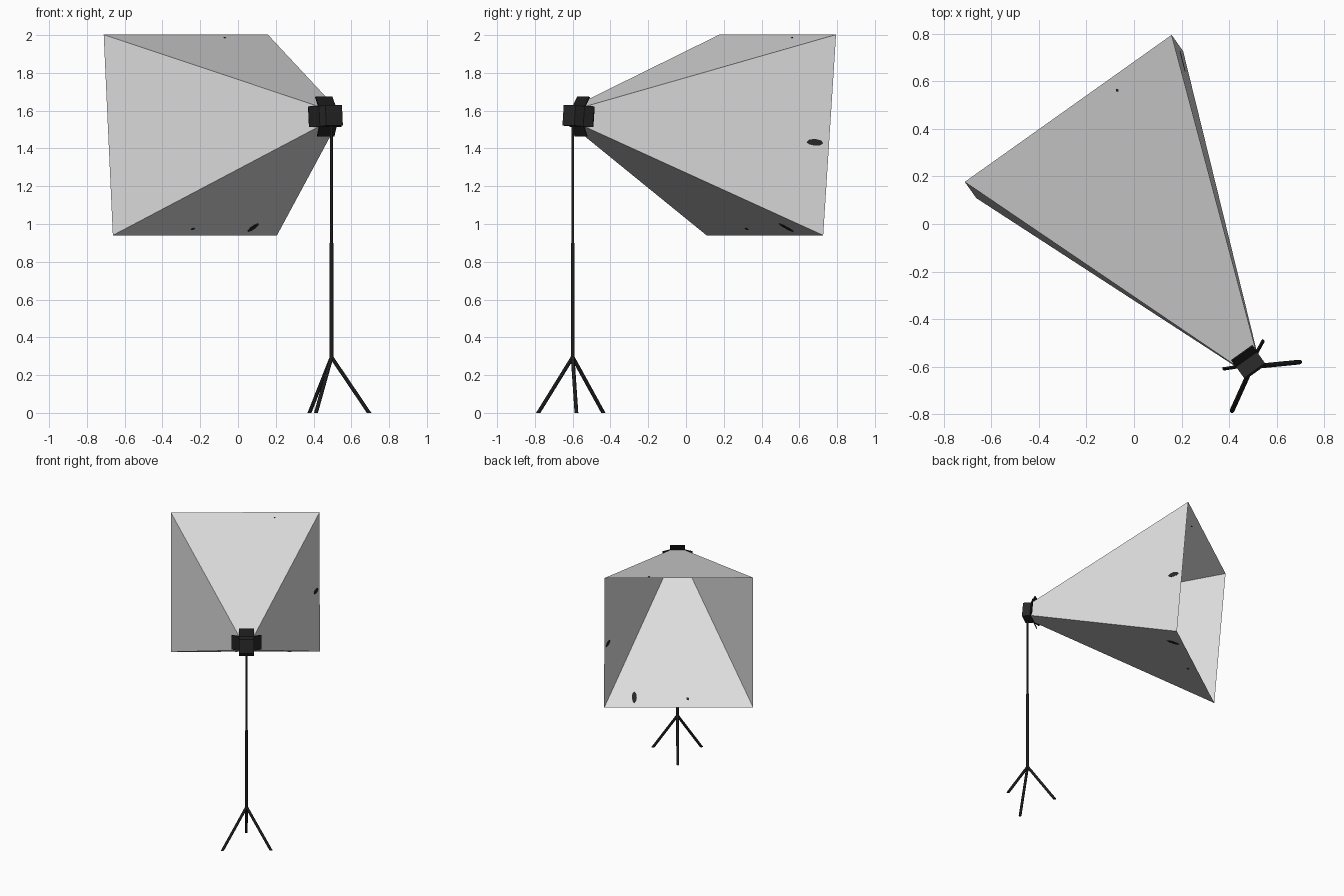
import bpy, bmesh, math
from mathutils import Matrix, Vector

if "Cube" in bpy.data.objects:
    bpy.data.objects.remove(bpy.data.objects["Cube"])

def mat(name, c):
    m = bpy.data.materials.new(name)
    m.diffuse_color = (c, c, c, 1)
    m.use_nodes = True
    m.node_tree.nodes["Principled BSDF"].inputs["Base Color"].default_value = m.diffuse_color
    return m

BLACK = mat("stand black", 0.012)
DARK = mat("housing charcoal", 0.022)
BEAM = mat("beam pale grey", 0.75)

STAND = Vector((0.495, -0.6, 0))
# Lamp frame: local +y points along the beam, turned and tipped down a little
HEAD = (Matrix.Translation(STAND + Vector((0, 0, 1.573)))
        @ Matrix.Rotation(math.radians(35.4), 4, 'Z')
        @ Matrix.Rotation(math.radians(-4.5), 4, 'X'))

def finish(name, bm, material, matrix=Matrix.Identity(4)):
    bmesh.ops.recalc_face_normals(bm, faces=bm.faces)
    me = bpy.data.meshes.new(name)
    bm.to_mesh(me)
    bm.free()
    me.materials.append(material)
    me.transform(matrix)
    ob = bpy.data.objects.new(name, me)
    bpy.context.collection.objects.link(ob)
    return ob

def rod(name, a, b, r, cut_floor=False):
    bm = bmesh.new()
    d = b - a
    m = Matrix.Translation((a + b) / 2) @ d.to_track_quat('Z', 'Y').to_matrix().to_4x4()
    bmesh.ops.create_cone(bm, cap_ends=True, segments=12, radius1=r, radius2=r,
                          depth=d.length, matrix=m)
    if cut_floor:
        for v in bm.verts:
            if v.co.z < 0.05:   # slide the foot ring along the leg onto the floor
                v.co -= d * (v.co.z / d.z)
    finish(name, bm, BLACK)

# Tripod stand
rod("lower_pole", STAND + Vector((0, 0, 0.28)), STAND + Vector((0, 0, 0.9)), 0.010)
rod("upper_pole", STAND + Vector((0, 0, 0.9)), STAND + Vector((0, 0, 1.54)), 0.007)
for i in range(3):
    a = math.radians(5.7 + 120 * i)
    foot = STAND + Vector((0.2 * math.cos(a), 0.2 * math.sin(a), 0))
    rod(f"tripod_leg_{i + 1}", STAND + Vector((0, 0, 0.295)), foot, 0.010, True)

# Lamp housing
bm = bmesh.new()
bmesh.ops.create_cube(bm, size=1, matrix=Matrix.Translation((0, 0.007, 0))
                      @ Matrix.Diagonal((0.108, 0.062, 0.108, 1)))
finish("lamp_housing", bm, DARK, HEAD)

# Four barn doors, splayed outward around the front of the housing
for i, side in enumerate(("top", "right", "bottom", "left")):
    bm = bmesh.new()
    ring = [(0.034, 0.053), (0.060, 0.106), (0.066, 0.103), (0.040, 0.050)]
    ends = [[bm.verts.new((x, y, z)) for y, z in ring] for x in (-0.055, 0.055)]
    bm.faces.new(ends[0])
    bm.faces.new(ends[1][::-1])
    for k in range(4):
        n = (k + 1) % 4
        bm.faces.new((ends[0][k], ends[0][n], ends[1][n], ends[1][k]))
    finish(f"barn_door_{side}", bm, BLACK, HEAD @ Matrix.Rotation(i * math.pi / 2, 4, 'Y'))

# Light beam: open four-sided pyramid shell
NEAR, FAR, H0, H1 = 0.038, 1.294, 0.052, 0.533
bm = bmesh.new()
corners = ((-1, -1), (1, -1), (1, 1), (-1, 1))
rings = [[bm.verts.new((x * h, y, z * h)) for x, z in corners] for y, h in ((NEAR, H0), (FAR, H1))]
for k in range(4):
    n = (k + 1) % 4
    bm.faces.new((rings[0][k], rings[0][n], rings[1][n], rings[1][k]))
finish("light_beam", bm, BEAM, HEAD)

# Small dark flecks lying on the beam walls: quarter turn, across, along, half sizes
flecks = [(2, -0.317, 1.205, 0.018, 0.052), (2, 0.065, 1.219, 0.010, 0.012),
          (1, 0.045, 1.222, 0.018, 0.045), (0, 0.212, 1.238, 0.006, 0.006)]
slope = math.atan2(H1 - H0, FAR - NEAR)
for i, (turn, across, along, w, l) in enumerate(flecks):
    height = H0 + (along - NEAR) * math.tan(slope)
    bm = bmesh.new()
    bmesh.ops.create_cone(bm, cap_ends=True, segments=8, radius1=1, radius2=1, depth=1,
                          matrix=Matrix.Diagonal((w, l, 0.004, 1)))
    finish(f"beam_fleck_{i + 1}", bm, DARK,
           HEAD @ Matrix.Rotation(turn * math.pi / 2, 4, 'Y')
           @ Matrix.Translation((across, along, height)) @ Matrix.Rotation(slope, 4, 'X'))
